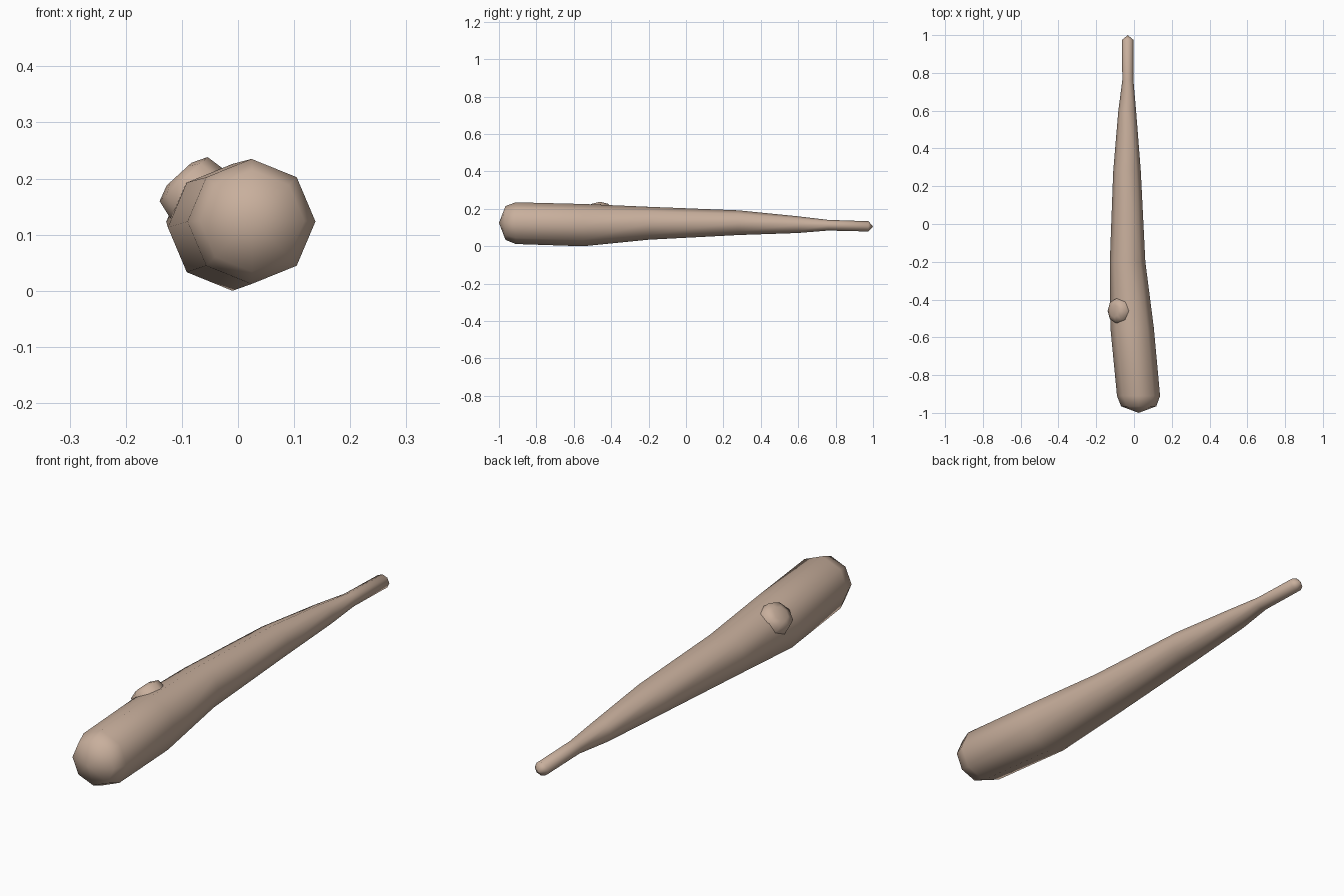
import bpy, bmesh
from math import sin, cos, tau
from mathutils import Vector

cube = bpy.data.objects.get("Cube")
if cube:
    bpy.data.objects.remove(cube)

# One pale wood colour
wood = bpy.data.materials.new("pale_wood")
wood.use_nodes = True
colour = (0.58, 0.43, 0.335, 1)
wood.diffuse_color = colour
wood.node_tree.nodes["Principled BSDF"].inputs["Base Color"].default_value = colour


def loft(name, rings, u, v, start=None, end=None, sides=8):
    """Skin rings of (centre, radius u, radius v), closed by tips or flat caps."""
    bm = bmesh.new()
    loops = []
    for centre, ru, rv in rings:
        loops.append([bm.verts.new(Vector(centre) + u * ru * cos(tau * i / sides)
                                   + v * rv * sin(tau * i / sides)) for i in range(sides)])
    for a, b in zip(loops, loops[1:]):
        for i in range(sides):
            j = (i + 1) % sides
            bm.faces.new((a[i], a[j], b[j], b[i]))
    for loop, tip in ((loops[0], start), (loops[-1], end)):
        if tip is None:
            bm.faces.new(loop)
        else:
            point = bm.verts.new(tip)
            for i in range(sides):
                bm.faces.new((loop[i], loop[(i + 1) % sides], point))
    bmesh.ops.recalc_face_normals(bm, faces=bm.faces)
    for face in bm.faces:
        face.smooth = True
    mesh = bpy.data.meshes.new(name)
    bm.to_mesh(mesh)
    bm.free()
    mesh.materials.append(wood)
    obj = bpy.data.objects.new(name, mesh)
    bpy.context.collection.objects.link(obj)
    return obj


# Tapering, slightly bent shaft: y, left, right, bottom, top
outline = [
    (-0.965, -0.068, 0.118, 0.034, 0.215),
    (-0.91, -0.09, 0.138, 0.012, 0.235),
    (-0.55, -0.125, 0.105, 0.0, 0.226),
    (-0.2, -0.128, 0.06, 0.035, 0.211),
    (0.28, -0.11, 0.036, 0.06, 0.192),
    (0.6, -0.083, 0.011, 0.071, 0.16),
    (0.76, -0.062, -0.003, 0.084, 0.141),
    (0.975, -0.063, -0.003, 0.079, 0.134),
]
rings = [(((l + r) / 2, y, (b + t) / 2), (r - l) / 2, (t - b) / 2)
         for y, l, r, b, t in outline]
loft("club_shaft", rings, Vector((1, 0, 0)), Vector((0, 0, 1)),
     start=(0.025, -1, 0.125), end=(-0.033, 1, 0.106))

# Sawn-off branch stub on the upper right side
axis = Vector((-0.68, 0, 0.74)).normalized()
along = Vector((0, 1, 0))
across = axis.cross(along)
rim = Vector((-0.097, -0.46, 0.199))
stub = [(rim - axis * 0.09, 0.075, 0.075), (rim, 0.064, 0.058),
        (rim + axis * 0.012, 0.034, 0.03)]
loft("branch_stub", stub, along, across)
